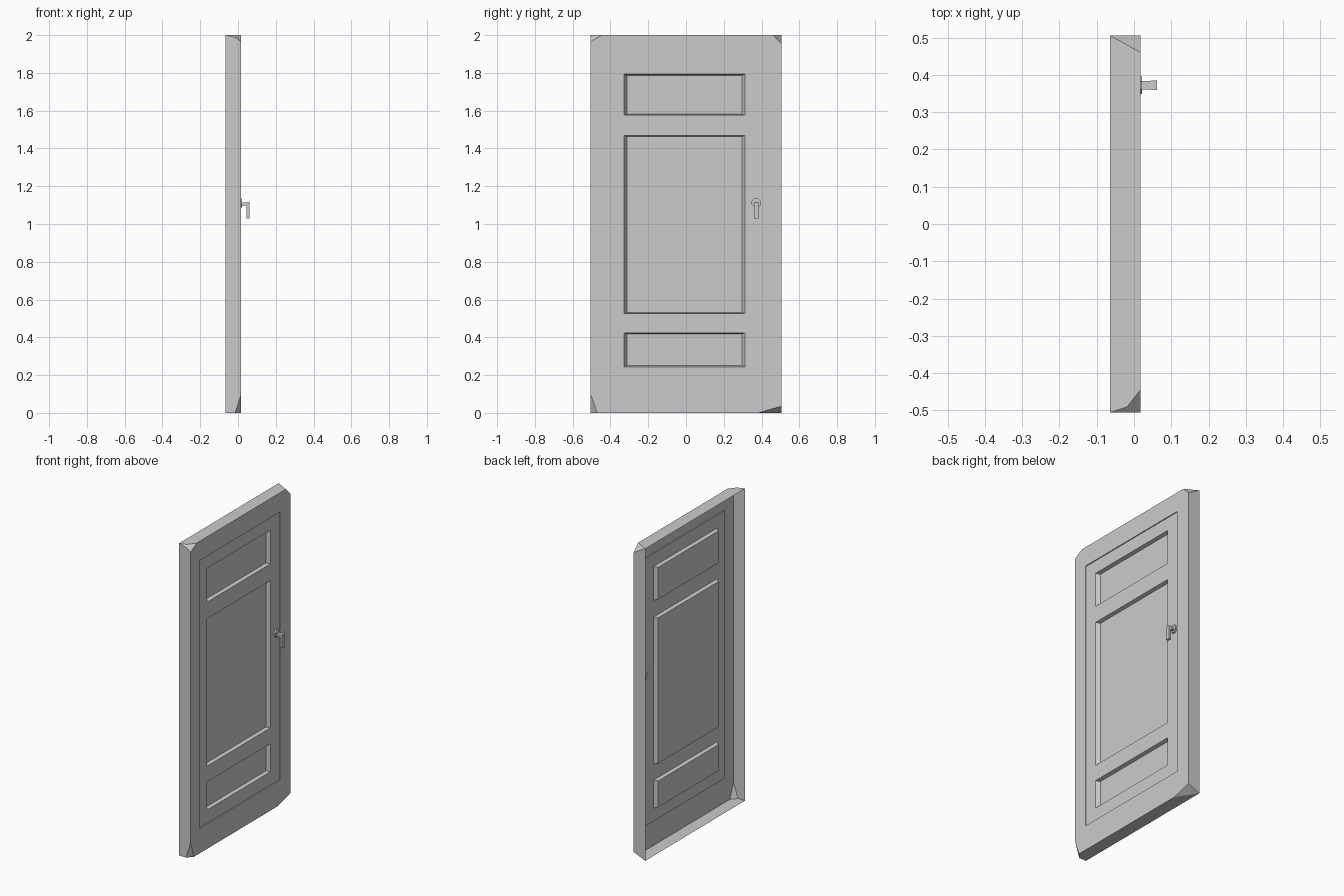
import bpy
import bmesh
from mathutils import Matrix, Vector

cube = bpy.data.objects.get("Cube")
if cube:
    bpy.data.objects.remove(cube)

# Single plain material
grey = bpy.data.materials.new("plain_grey")
grey.use_nodes = True
grey.diffuse_color = (0.6, 0.6, 0.6, 1)
grey.node_tree.nodes["Principled BSDF"].inputs["Base Color"].default_value = (0.6, 0.6, 0.6, 1)

BACK, FACE = -0.065, 0.017      # slab depth along x
HALF, TOP = 0.505, 2.0          # slab half width and height
LEAF = (-0.413, 0.402, 0.16, 1.876)
PANELS = [(-0.328, 0.312, 0.244, 0.424),
          (-0.328, 0.312, 0.525, 1.469),
          (-0.328, 0.312, 1.576, 1.793)]


def finish(bm, name):
    bmesh.ops.recalc_face_normals(bm, faces=bm.faces[:])
    mesh = bpy.data.meshes.new(name)
    bm.to_mesh(mesh)
    bm.free()
    mesh.materials.append(grey)
    obj = bpy.data.objects.new(name, mesh)
    bpy.context.collection.objects.link(obj)
    return obj


def add_box(bm, lo, hi):
    lo, hi = Vector(lo), Vector(hi)
    size = Matrix.Diagonal((*(hi - lo), 1))
    bmesh.ops.create_cube(bm, size=1, matrix=Matrix.Translation((lo + hi) / 2) @ size)


def cut(bm, co, no, clear=False):
    geom = bm.verts[:] + bm.edges[:] + bm.faces[:]
    return bmesh.ops.bisect_plane(bm, geom=geom, dist=1e-5, plane_co=co,
                                  plane_no=no, clear_outer=clear)


def chip_corner(bm, y_side, z, dx, dy, dz):
    """Slice a front corner off, reaching dx, dy, dz along its edges."""
    z_side = 1 if z > 0 else -1
    normal = Vector((1 / dx, y_side / dy, z_side / dz)).normalized()
    result = cut(bm, (FACE - dx, y_side * HALF, z), normal, True)
    edges = [e for e in result["geom_cut"] if isinstance(e, bmesh.types.BMEdge)]
    bmesh.ops.edgeloop_fill(bm, edges=edges)


def sink(bm, rect, depth, inset_y=0, inset_z=0):
    """Push the front faces inside a rectangle backwards, with sloped walls."""
    y0, y1, z0, z1 = rect
    bm.normal_update()
    faces = []
    for f in bm.faces:
        c = f.calc_center_median()
        if abs(f.normal.x) > 0.9 and y0 < c.y < y1 and z0 < c.z < z1:
            faces.append(f)
    geom = bmesh.ops.extrude_face_region(bm, geom=faces)["geom"]
    old = [f for f in faces if f.is_valid]
    if old:
        bmesh.ops.delete(bm, geom=old, context='FACES')
    for v in geom:
        if isinstance(v, bmesh.types.BMVert):
            v.co.x -= depth
            v.co.y += inset_y if v.co.y < (y0 + y1) / 2 else -inset_y
            v.co.z += inset_z if v.co.z < (z0 + z1) / 2 else -inset_z


# Door shell, open at the back, with broken front corners
bm = bmesh.new()
add_box(bm, (BACK, -HALF, 0), (FACE, HALF, TOP))
bm.normal_update()
bmesh.ops.delete(bm, geom=[f for f in bm.faces if f.normal.x < -0.9], context='FACES_ONLY')
bmesh.ops.delete(bm, geom=[e for e in bm.edges if not e.link_faces], context='EDGES')
chip_corner(bm, -1, TOP, 0.08, 0.026, 0.02)
chip_corner(bm, -1, TOP, 0.047, 0.06, 0.035)
chip_corner(bm, 1, TOP, 0.08, 0.045, 0.045)
chip_corner(bm, -1, 0, 0.032, 0.035, 0.1)
chip_corner(bm, 1, 0, 0.08, 0.125, 0.035)

# Score the face along the leaf and panel outlines, then sink each one
rects = [LEAF] + PANELS
for y in sorted({r[i] for r in rects for i in (0, 1)}):
    cut(bm, (0, y, 0), (0, 1, 0))
for z in sorted({r[i] for r in rects for i in (2, 3)}):
    cut(bm, (0, 0, z), (0, 0, 1))
sink(bm, LEAF, 0.006)
for panel in PANELS:
    sink(bm, panel, 0.022, 0.015, 0.006)
finish(bm, "door")

# Handle: eight-sided rosette, then stem and hanging lever
HANDLE_Y = 0.372
bm = bmesh.new()
turn = Matrix.Rotation(1.5708, 4, 'Y') @ Matrix.Rotation(0.3927, 4, 'Z')
bmesh.ops.create_cone(bm, cap_ends=True, segments=8, radius1=0.026, radius2=0.026, depth=0.014,
                      matrix=Matrix.Translation((0.015, HANDLE_Y, 1.112)) @ turn)
finish(bm, "handle_rosette")

bm = bmesh.new()
add_box(bm, (0.01, HANDLE_Y - 0.012, 1.099), (0.048, HANDLE_Y + 0.012, 1.115))
finish(bm, "handle_stem")

bm = bmesh.new()
add_box(bm, (0.046, HANDLE_Y - 0.013, 1.03), (0.062, HANDLE_Y + 0.013, 1.116))
finish(bm, "handle_lever")
